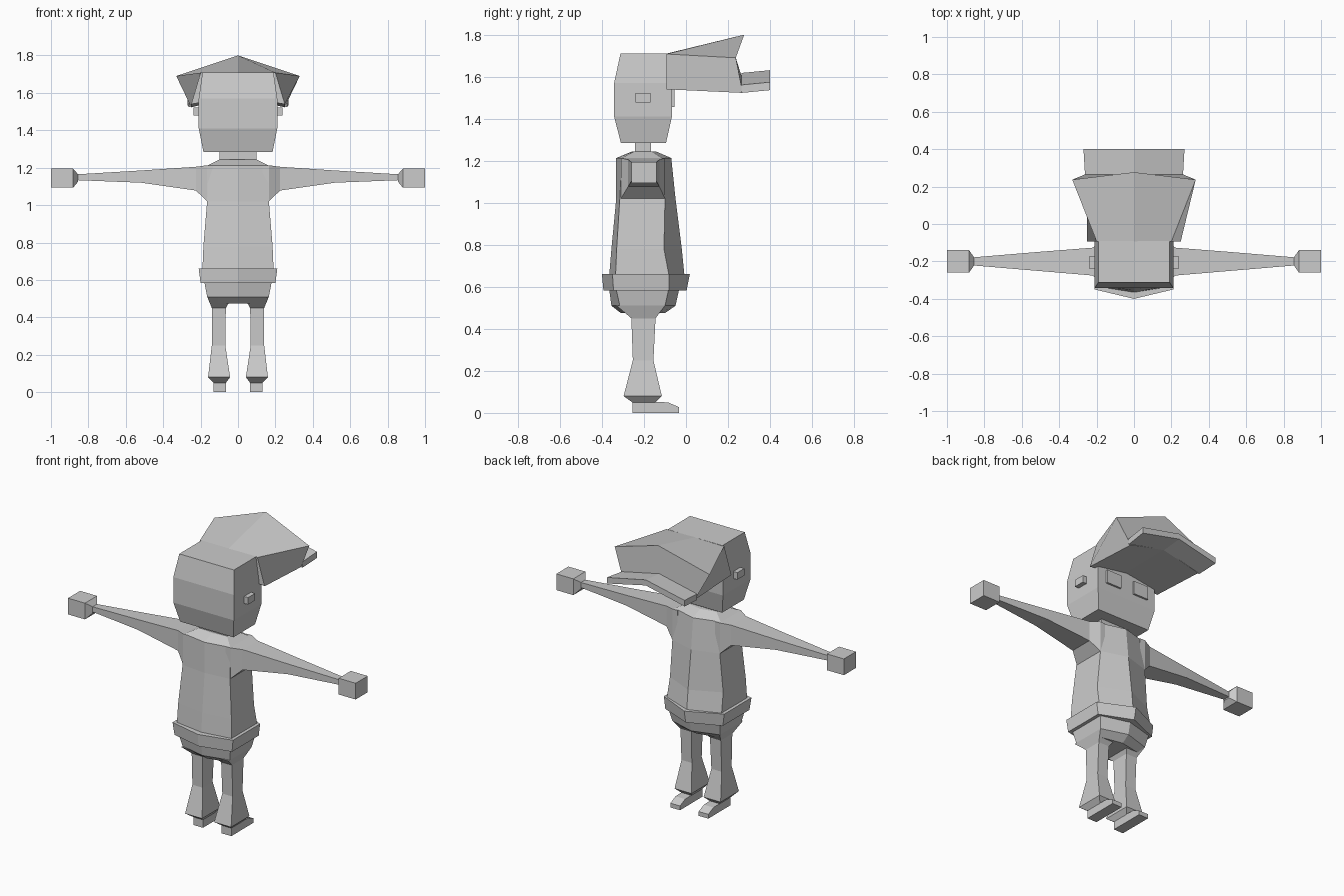
import bpy, bmesh

if "Cube" in bpy.data.objects:
    bpy.data.objects.remove(bpy.data.objects["Cube"])

grey = bpy.data.materials.new("plain grey")
grey.diffuse_color = (0.6, 0.6, 0.6, 1)
grey.use_nodes = True
grey.node_tree.nodes["Principled BSDF"].inputs["Base Color"].default_value = grey.diffuse_color


def loft(name, rings, mirror=False):
    """Skin a list of equal-sized rings, cap both ends, optionally mirror in x."""
    bm = bmesh.new()
    loops = [[bm.verts.new(p) for p in r] for r in rings]
    n = len(rings[0])
    for a, b in zip(loops, loops[1:]):
        for i in range(n):
            bm.faces.new((a[i], a[(i + 1) % n], b[(i + 1) % n], b[i]))
    bm.faces.new(loops[0][::-1])
    bm.faces.new(loops[-1])
    if mirror:
        dup = bmesh.ops.duplicate(bm, geom=bm.verts[:] + bm.edges[:] + bm.faces[:])["geom"]
        for v in dup:
            if isinstance(v, bmesh.types.BMVert):
                v.co.x *= -1
    bmesh.ops.recalc_face_normals(bm, faces=bm.faces[:])
    me = bpy.data.meshes.new(name)
    bm.to_mesh(me)
    bm.free()
    me.materials.append(grey)
    ob = bpy.data.objects.new(name, me)
    bpy.context.collection.objects.link(ob)
    return ob


def rect(x0, x1, y0, y1, z):
    return [(x0, y0, z), (x1, y0, z), (x1, y1, z), (x0, y1, z)]


def hexa(w, ymin, y0, y1, ymax, z):
    """Six-sided body ring with a ridge down the front and back."""
    return [(0, ymin, z), (w, y0, z), (w, y1, z), (0, ymax, z), (-w, y1, z), (-w, y0, z)]


def side_rect(x, y0, y1, z0, z1):
    return [(x, y0, z0), (x, y1, z0), (x, y1, z1), (x, y0, z1)]


# Head, neck, ears and eyes
loft("head", [rect(-w, w, a, b, z) for w, a, b, z in (
    (.185, -.31, -.095, 1.285), (.21, -.342, -.067, 1.41),
    (.21, -.342, -.067, 1.57), (.19, -.312, -.09, 1.71))])
loft("neck", [rect(-.1, .1, -.243, -.167, z) for z in (1.2, 1.3)])
loft("ears", [side_rect(x, -.24, -.17, 1.478, 1.522) for x in (.2, .238)], True)
loft("eyes", [rect(.048, .152, -.09, -.055, z) for z in (1.457, 1.54)], True)

# Cap: flared shell with a peaked front
loft("cap", [
    [(-.25, -.093, 1.54), (0, -.093, 1.58), (.25, -.093, 1.54),
     (.2, -.093, 1.708), (0, -.093, 1.71), (-.2, -.093, 1.708)],
    [(-.25, .27, 1.523), (0, .27, 1.585), (.25, .27, 1.523),
     (.33, .237, 1.69), (0, .277, 1.80), (-.33, .237, 1.69)]])
# Arched brim
loft("cap_brim", [
    [(-w, y, z), (0, y, z + .06), (w, y, z),
     (w, y, z + .038), (0, y, z + .095), (-w, y, z + .038)]
    for w, y, z in ((.262, .265, 1.523), (.27, .4, 1.536))])

# Shirt body, hem band and hips
loft("torso", [hexa(*r) for r in (
    (.19, -.368, -.335, -.08, -.005, .62), (.19, -.365, -.335, -.082, -.008, .66),
    (.185, -.355, -.33, -.105, -.02, .78), (.165, -.332, -.315, -.10, -.05, 1.02),
    (.16, -.332, -.305, -.115, -.07, 1.213), (.1, -.26, -.25, -.16, -.14, 1.243))])
loft("hem_band", [hexa(*r) for r in (
    (.2, -.393, -.345, -.08, .003, .583), (.21, -.4, -.35, -.08, .018, .66))])
loft("hips", [hexa(*r) for r in (
    (.15, -.31, -.28, -.13, -.10, .475), (.165, -.355, -.315, -.10, -.05, .51),
    (.182, -.367, -.335, -.08, -.03, .6))])

# Arms with block hands
loft("arms", [side_rect(*r) for r in (
    (.13, -.31, -.10, 1.0, 1.213), (.165, -.31, -.10, 1.02, 1.213),
    (.225, -.275, -.127, 1.078, 1.205), (.52, -.25, -.15, 1.12, 1.185),
    (.855, -.222, -.178, 1.133, 1.165))], True)
loft("hands", [side_rect(*r) for r in (
    (.855, -.222, -.178, 1.125, 1.165), (.882, -.26, -.14, 1.093, 1.195),
    (1.0, -.26, -.14, 1.093, 1.195))], True)

# Flared trouser legs
loft("legs", [rect(*r) for r in (
    (.065, .132, -.255, -.145, .05), (.042, .16, -.297, -.115, .08),
    (.068, .14, -.253, -.155, .25), (.065, .14, -.26, -.145, .45),
    (.03, .165, -.33, -.10, .51))], True)

# Shoes with sloping toes
loft("shoes", [[(x, -.255, 0), (x, -.033, 0), (x, -.033, .027), (x, -.085, .05), (x, -.255, .056)]
               for x in (.065, .132)], True)
